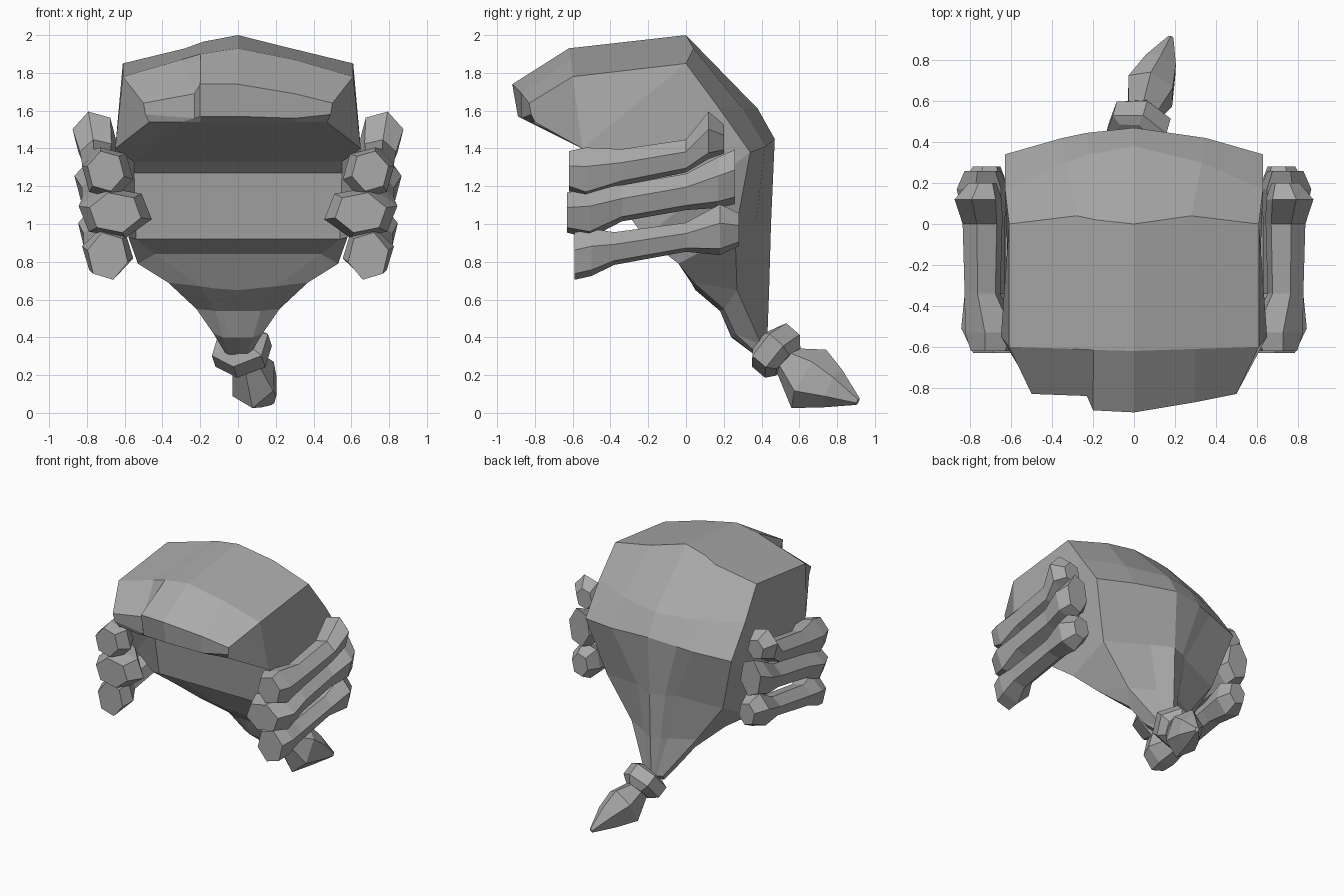
import bpy, math
from mathutils import Vector

mat = bpy.data.materials.new("hair grey")
mat.diffuse_color = (0.40, 0.40, 0.40, 1)


def make(name, verts, faces):
    me = bpy.data.meshes.new(name)
    me.from_pydata(verts, [], faces)
    me.materials.append(mat)
    ob = bpy.data.objects.new(name, me)
    bpy.context.collection.objects.link(ob)
    bpy.context.view_layer.objects.active = ob
    bpy.ops.object.mode_set(mode='EDIT')
    bpy.ops.mesh.select_all(action='SELECT')
    bpy.ops.mesh.normals_make_consistent(inside=False)
    bpy.ops.object.mode_set(mode='OBJECT')
    return ob


def tube(name, path, sides=6, axis=None, turn=0.0):
    """Loft rings (x, y, z, half width, half height) along a path."""
    verts, faces = [], []
    pts = [Vector(p[:3]) for p in path]
    for i, p in enumerate(path):
        d = axis or (pts[min(i + 1, len(pts) - 1)] - pts[max(i - 1, 0)]).normalized()
        u = Vector((1, 0, 0))
        u = (u - d * u.dot(d)).normalized()
        v = u.cross(d)
        for k in range(sides):
            a = turn + math.tau * k / sides
            verts.append(pts[i] + u * p[3] * math.cos(a) + v * p[4] * math.sin(a))
    for i in range(len(path) - 1):
        for k in range(sides):
            a, b = i * sides + k, i * sides + (k + 1) % sides
            faces.append((a, b, b + sides, a + sides))
    n = len(verts)
    faces += [tuple(range(sides)), tuple(range(n - sides, n))]
    return make(name, verts, faces)


# Main hair: each row holds the centre (y, z), mid (x, y, z) and edge (x, y, z)
rows = [
    ((-.83, 1.54), (.30, -.83, 1.54), (.47, -.80, 1.54)),   # fringe underside
    ((-.89, 1.57), (.30, -.87, 1.56), (.49, -.82, 1.58)),
    ((-.92, 1.74), (.30, -.87, 1.69), (.50, -.83, 1.64)),
    ((-.62, 1.93), (.30, -.61, 1.87), (.61, -.60, 1.78)),   # crown
    ((0, 2.0), (.28, .04, 1.93), (.61, 0, 1.85)),
    ((.38, 1.61), (.33, .30, 1.61), (.63, .17, 1.62)),      # back
    ((.47, 1.45), (.35, .42, 1.41), (.63, .34, 1.38)),
    ((.45, 1.0), (.16, .37, 1.0), (.50, .26, .95)),
    ((.44, .65), (.10, .37, .65), (.28, .27, .65)),
    ((.43, .38), (.04, .42, .36), (.08, .40, .36)),         # gathered end
    ((.36, .31), (.05, .36, .31), (.07, .37, .32)),
    ((.24, .40), (.08, .25, .40), (.13, .26, .42)),
    ((.18, .54), (.12, .18, .54), (.22, .20, .55)),
    ((.05, .65), (.20, .04, .67), (.37, .04, .69)),         # inner face
    ((-.06, .84), (.44, -.06, .84), (.53, -.04, .79)),
    ((-.20, .92), (.54, -.20, .92), (.58, -.22, .93)),
    ((-.25, 1.27), (.55, -.25, 1.27), (.61, -.38, 1.15)),
    ((-.32, 1.33), (.55, -.32, 1.33), (.65, -.55, 1.40)),
]
verts, faces = [], []
for i, (c, m, e) in enumerate(rows):
    k = (-.66 * m[0], (c[0] + m[1]) / 2, (c[1] + m[2]) / 2)
    left = (-m[0], m[1], m[2])
    if i in (1, 2):                                         # fringe parting step
        k = (-.20, c[0] + .01, c[1])
        left = (-.23, -.84, m[2])
    verts += [(-e[0], e[1], e[2]), left, k, (0, c[0], c[1]), m, e]
n = len(rows)
for i in range(n):
    for j in range(5):
        a, b = i * 6 + j, (i + 1) % n * 6 + j
        faces.append((a, a + 1, b + 1, b))
# Side walls joining the outer and inner edges
for strip in ((0, 1, 2, 3, 17), (3, 4, 17), (4, 5, 16, 17), (5, 6, 15, 16),
              (6, 7, 14, 15), (7, 8, 13, 14), (8, 9, 11, 12), (8, 12, 13), (9, 10, 11)):
    faces.append(tuple(r * 6 for r in strip))
    faces.append(tuple(r * 6 + 5 for r in strip))
make("hair_main", verts, faces)

# Three side rolls, mirrored
rolls = {
    "upper": [(.70, -.62, 1.28, .10, .11), (.69, -.53, 1.27, .14, .14), (.74, -.34, 1.30, .09, .10),
              (.74, 0, 1.36, .10, .09), (.76, .12, 1.47, .12, .13), (.74, .20, 1.45, .07, .08)],
    "middle": [(.65, -.63, 1.06, .14, .11), (.65, -.51, 1.06, .20, .14), (.73, -.34, 1.11, .10, .10),
               (.73, 0, 1.17, .10, .10), (.74, .17, 1.22, .13, .14), (.74, .26, 1.25, .09, .15)],
    "lower": [(.69, -.59, .83, .11, .13), (.69, -.50, .85, .14, .13), (.72, -.38, .87, .10, .09),
              (.72, 0, .93, .10, .08), (.73, .18, .97, .12, .14), (.72, .28, .97, .07, .09)],
}
for name, path in rolls.items():
    for side, s in (("right", 1), ("left", -1)):
        tube(f"{name}_roll_{side}", [(s * p[0], *p[1:]) for p in path],
             6, Vector((0, 1, 0)), s * .25)

# Hair tie and tail tip
tube("hair_tie", [(0, .42, .38, .10, .10), (.01, .44, .36, .16, .15),
                  (.03, .51, .30, .16, .15), (.04, .54, .27, .10, .10)], 6, turn=.3)
tube("tail_tip", [(.04, .53, .28, .08, .08), (.08, .65, .18, .13, .18),
                  (.13, .78, .13, .09, .11), (.18, .91, .06, .015, .02)], 6, turn=.5)
